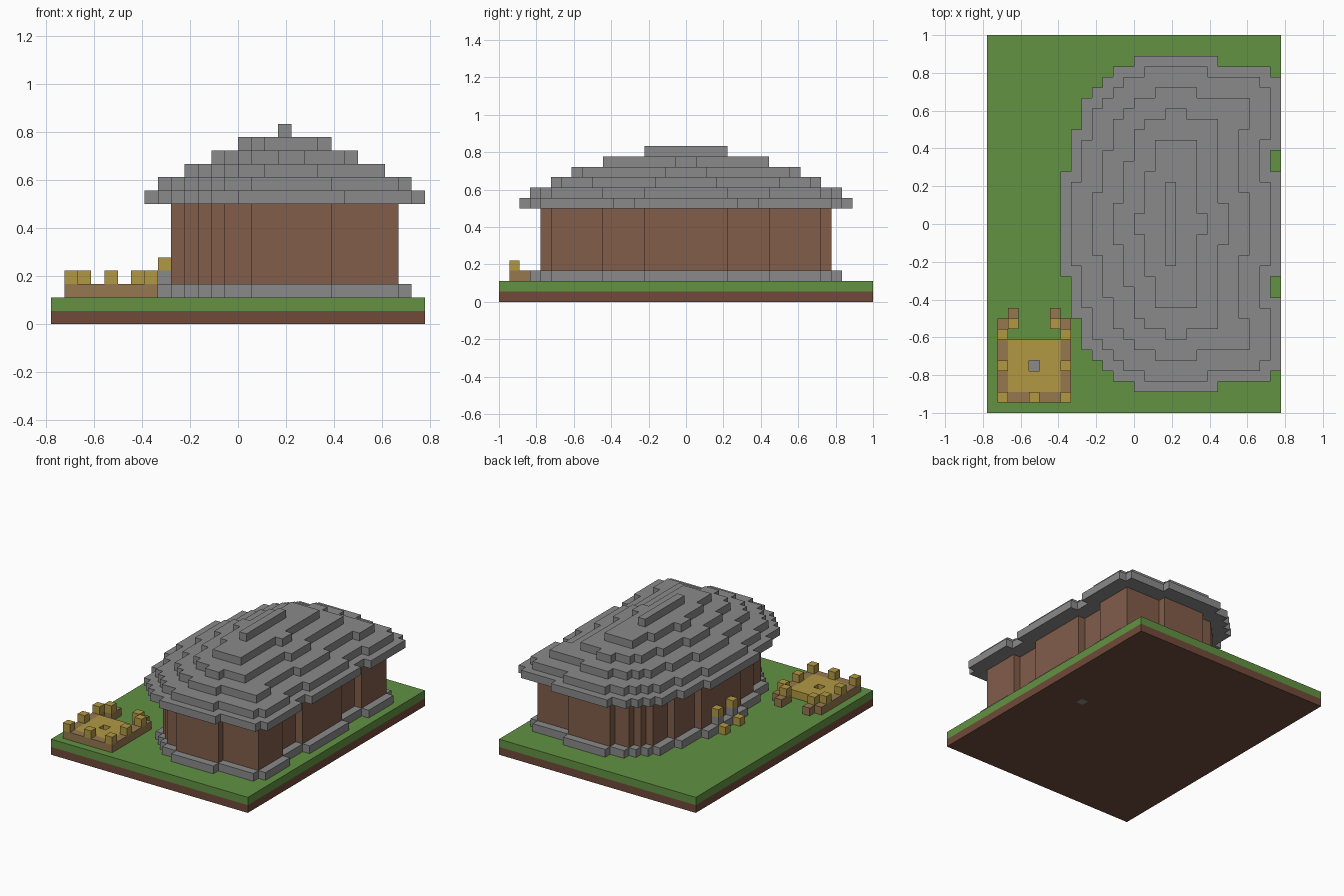
import bpy
import bmesh

UNIT = 1 / 18  # edge length of one building block

default_cube = bpy.data.objects.get("Cube")
if default_cube:
    bpy.data.objects.remove(default_cube, do_unlink=True)


def make_material(name, red, green, blue):
    """Flat material from display values, stored as linear colour."""
    colour = [((c / 255 + 0.055) / 1.055) ** 2.4 for c in (red, green, blue)] + [1]
    material = bpy.data.materials.new(name)
    material.use_nodes = True
    material.diffuse_color = colour
    material.node_tree.nodes["Principled BSDF"].inputs["Base Color"].default_value = colour
    return material


grass = make_material("grass green", 98, 146, 66)
dirt = make_material("dirt brown", 112, 74, 58)
wood = make_material("wall brown", 129, 93, 74)
stone = make_material("stone grey", 138, 138, 138)
sand = make_material("sand yellow", 178, 152, 68)
clay = make_material("clay tan", 150, 121, 80)


def rectangle(left, right, front, back):
    return {(x, y) for x in range(left, right) for y in range(front, back)}


def erode(cells, reach):
    """Keep cells whose whole round neighbourhood (squared radius) is filled."""
    near = [(a, b) for a, b in rectangle(-2, 3, -2, 3) if a * a + b * b <= reach]
    return {(x, y) for x, y in cells if all((x + a, y + b) in cells for a, b in near)}


def build(name, cells, bottom, material, height=1):
    """Raise a footprint of square cells into a solid layer."""
    bm = bmesh.new()
    corners = {}

    def corner(x, y):
        if (x, y) not in corners:
            corners[x, y] = bm.verts.new((x * UNIT, y * UNIT, bottom * UNIT))
        return corners[x, y]

    for x, y in sorted(cells):
        bm.faces.new([corner(x, y), corner(x + 1, y),
                      corner(x + 1, y + 1), corner(x, y + 1)])
    raised = bmesh.ops.extrude_face_region(bm, geom=bm.faces[:])["geom"]
    top = [item for item in raised if isinstance(item, bmesh.types.BMVert)]
    bmesh.ops.translate(bm, verts=top, vec=(0, 0, height * UNIT))
    bmesh.ops.recalc_face_normals(bm, faces=bm.faces[:])
    bmesh.ops.dissolve_limit(bm, angle_limit=0.01, verts=bm.verts[:], edges=bm.edges[:])
    mesh = bpy.data.meshes.new(name)
    bm.to_mesh(mesh)
    bm.free()
    mesh.materials.append(material)
    bpy.context.collection.objects.link(bpy.data.objects.new(name, mesh))


# Ground slab, with a stone set in each layer
ground = rectangle(-14, 14, -18, 18)
hearth = {(8, 0)}
pit = {(-10, -14)}
build("ground_dirt", ground - hearth, 0, dirt)
build("hearth_stone", hearth, 0, stone)
build("ground_grass", ground - pit, 1, grass)
build("pit_stone", pit, 1, stone)

# Eaves footprint: each run starts at a depth and spans left to right
runs = [(0, -7, 14), (5, -6, 13), (7, -6, 14), (9, -5, 14),
        (12, -4, 14), (13, -3, 14), (14, -2, 13), (15, 0, 8)]
ends = [run[0] for run in runs[1:]] + [16]
eaves = set()
for (start, left, right), end in zip(runs, ends):
    eaves |= rectangle(left, right, start, end) | rectangle(left, right, -end, -start)

# Hall
foundation = erode(eaves, 2)
build("foundation", foundation, 2, stone)
build("hall_walls", erode(foundation, 1), 3, wood, height=6)

# Stepped roof, each tier shrunk from the one below
tier = eaves
for level in range(6):
    build(f"roof_tier_{level + 1}", tier, 9 + level, stone)
    tier = erode(tier, 2 if level == 0 else 5)

# Entrance posts with lamps and step blocks
for side, y in (("left", 1), ("right", -2)):
    build(f"entrance_post_{side}", {(-6, y)}, 3, stone)
    build(f"entrance_lamp_{side}", {(-6, y)}, 4, sand)
    build(f"entrance_step_block_{side}", {(-7, y)}, 2, sand)

# Small walled yard with sand floor and battlements
yard_floor = rectangle(-12, -7, -16, -11)
build("yard_floor", yard_floor - pit, 2, sand)
yard_wall = rectangle(-13, -6, -17, -9) - rectangle(-12, -7, -16, -9)
battlements = {(-10, -17)}
for column, inner in ((-13, -12), (-7, -8)):
    yard_wall |= {(inner, -10), (inner, -9)}
    battlements |= {(column, y) for y in (-17, -14, -11)} | {(inner, -10)}
build("yard_wall", yard_wall, 2, clay)
for number, cell in enumerate(sorted(battlements)):
    build(f"battlement_{number + 1}", {cell}, 3, sand)
